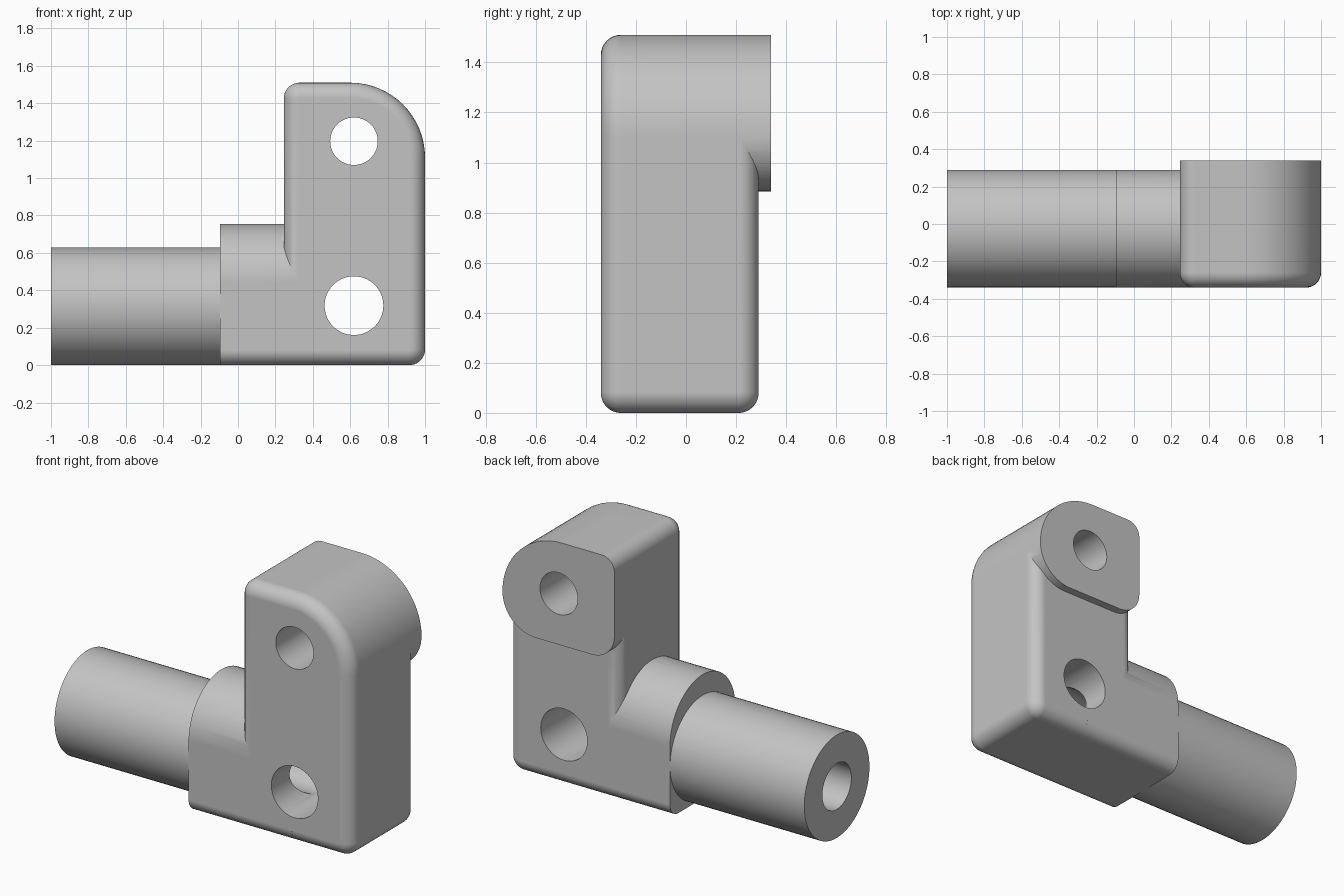
import bpy, bmesh, math

old = bpy.data.objects.get("Cube")
if old:
    bpy.data.objects.remove(old, do_unlink=True)

grey = bpy.data.materials.new("plain grey")
grey.use_nodes = True
colour = (0.55, 0.55, 0.55, 1)
grey.diffuse_color = colour
grey.node_tree.nodes["Principled BSDF"].inputs["Base Color"].default_value = colour

FILLET = 0.08
SEG = 16


def outline(u0, u1, v0, v1, radii, inset):
    """Rounded rectangle; radii run bottom-left, bottom-right, top-right, top-left."""
    pts = []
    for k, r in enumerate(radii):
        cu = u1 - r if k in (1, 2) else u0 + r
        cv = v1 - r if k in (2, 3) else v0 + r
        for i in range(SEG + 1):
            a = math.pi + (k + i / SEG) * math.pi / 2
            pts.append((cu + (r - inset) * math.cos(a), cv + (r - inset) * math.sin(a)))
    return pts


def solid(name, axis, rect, radii, stations):
    """Loft the outline along x or y through (position, inset) stations."""
    bm = bmesh.new()
    rings = []
    for pos, inset in stations:
        ring = []
        for u, v in outline(*rect, radii, inset):
            ring.append(bm.verts.new((pos, u, v) if axis == "x" else (u, pos, v)))
        rings.append(ring)
    n = len(rings[0])
    for a, b in zip(rings, rings[1:]):
        for i in range(n):
            j = (i + 1) % n
            bm.faces.new((a[i], a[j], b[j], b[i]))
    bm.faces.new(rings[0])
    bm.faces.new(rings[-1])
    bmesh.ops.remove_doubles(bm, verts=bm.verts, dist=1e-5)
    bmesh.ops.recalc_face_normals(bm, faces=bm.faces)
    mesh = bpy.data.meshes.new(name)
    bm.to_mesh(mesh)
    bm.free()
    mesh.materials.append(grey)
    obj = bpy.data.objects.new(name, mesh)
    bpy.context.collection.objects.link(obj)
    return obj


def rod(name, axis, u, v, r, start, end):
    return solid(name, axis, (u - r, u + r, v - r, v + r), [r] * 4, [(start, 0), (end, 0)])


def combine(target, tool, operation):
    mod = target.modifiers.new("combine", "BOOLEAN")
    mod.operation = operation
    mod.solver = "EXACT"
    mod.object = tool
    bpy.context.view_layer.update()
    result = target.evaluated_get(bpy.context.evaluated_depsgraph_get())
    mesh = bpy.data.meshes.new_from_object(result)
    target.modifiers.clear()
    target.data = mesh
    bpy.data.objects.remove(tool, do_unlink=True)


BACK, FRONT, MID = 0.29, -0.34, -0.025

# Upright block with rounded front and back edges
steps = [i / 8 * math.pi / 2 for i in range(9)]
front_edge = [(FRONT + FILLET * (1 - math.sin(a)), FILLET * (1 - math.cos(a))) for a in reversed(steps)]
back_edge = [(FRONT + BACK - y, d) for y, d in reversed(front_edge)]
corner = FILLET + 0.004
bracket = solid("bracket", "y", (0.245, 1, 0, 1.51),
                (corner, corner, 0.4, corner), front_edge + back_edge)

# Rear boss around the upper hole
boss = solid("boss", "y", (0.245, 1, 0.885, 1.51),
             (0.15, 0.225, 0.4, corner), [(0, 0), (0.34, 0)])

# Arched collar, and the barrel that leaves it sideways
collar = solid("collar", "x", (FRONT, BACK, 0, 0.755),
               (FILLET, FILLET, 0.315, 0.315), [(-0.095, 0), (0.6, 0)])
barrel = rod("barrel", "x", MID, 0.315, 0.314, -1, 0)

for part in (collar, boss, barrel):
    combine(bracket, part, "UNION")

# Cross holes and barrel bore
for cutter in (rod("upper_hole", "y", 0.62, 1.197, 0.127, -1, 1),
               rod("lower_hole", "y", 0.62, 0.318, 0.157, -1, 1),
               rod("bore", "x", MID, 0.315, 0.14, -1.2, 0.62)):
    combine(bracket, cutter, "DIFFERENCE")

# Smooth shading with crisp edges
bpy.ops.object.select_all(action="DESELECT")
bracket.select_set(True)
bpy.context.view_layer.objects.active = bracket
bpy.ops.object.shade_smooth_by_angle(angle=math.radians(30))
normals = bracket.modifiers.new("face weighted normals", "WEIGHTED_NORMAL")
normals.keep_sharp = True
